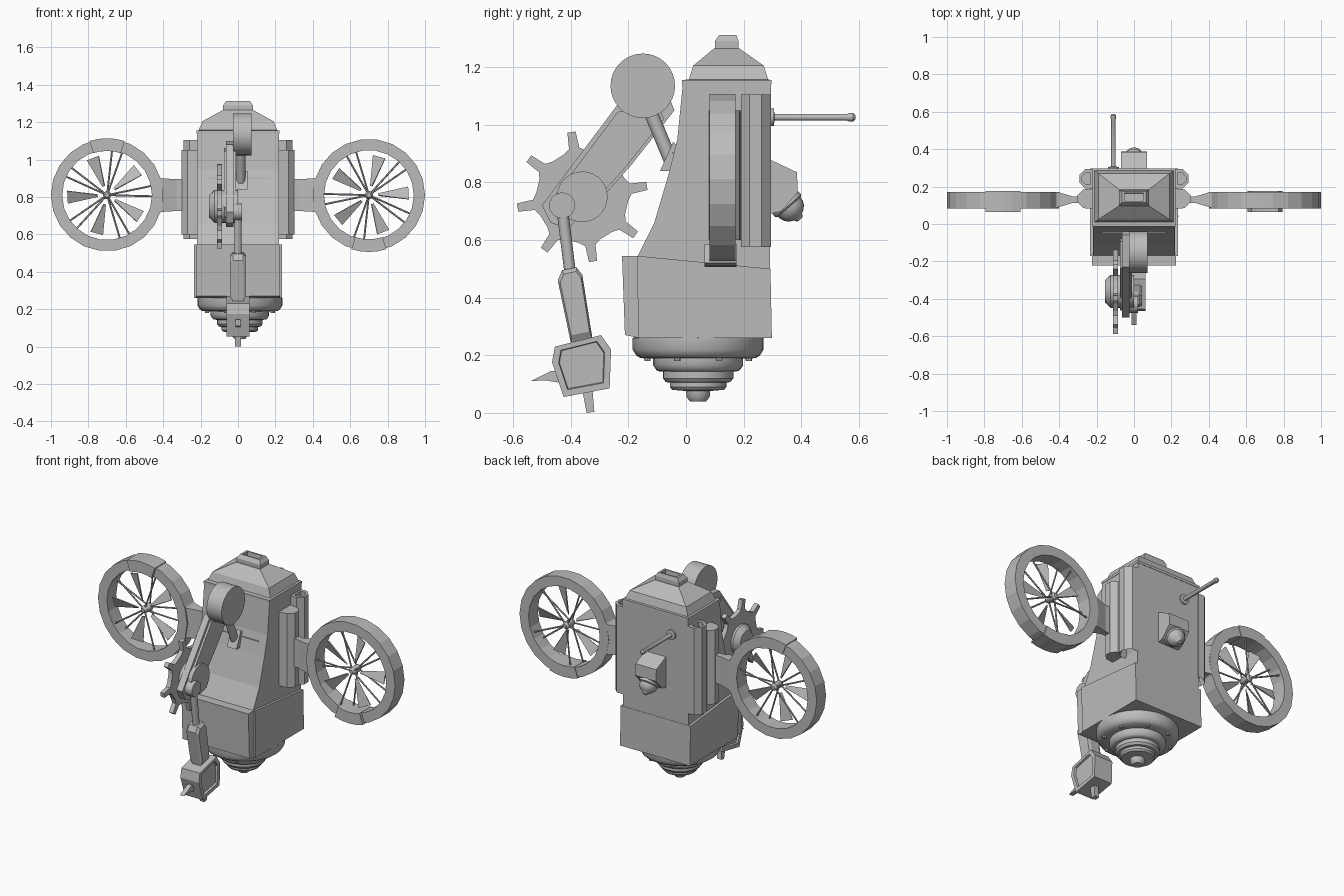
import bpy, bmesh
from math import sin, cos, pi, radians
from mathutils import Vector, Matrix

if "Cube" in bpy.data.objects:
    bpy.data.objects.remove(bpy.data.objects["Cube"], do_unlink=True)

grey = bpy.data.materials.new("plain grey")
grey.use_nodes = True
grey.diffuse_color = (0.5, 0.5, 0.5, 1)
grey.node_tree.nodes["Principled BSDF"].inputs["Base Color"].default_value = (0.5, 0.5, 0.5, 1)


def loft(name, loops, closed=False, smooth=False):
    """Skin a series of equal loops; cap both ends unless the series closes on itself."""
    bm = bmesh.new()
    rows = [[bm.verts.new(p) for p in loop] for loop in loops]
    n = len(rows[0])
    pairs = list(zip(rows, rows[1:])) + ([(rows[-1], rows[0])] if closed else [])
    for a, b in pairs:
        for i in range(n):
            j = (i + 1) % n
            bm.faces.new((a[i], a[j], b[j], b[i]))
    if not closed:
        bm.faces.new(rows[0])
        bm.faces.new(rows[-1][::-1])
    bmesh.ops.recalc_face_normals(bm, faces=bm.faces)
    mesh = bpy.data.meshes.new(name)
    bm.to_mesh(mesh)
    bm.free()
    mesh.materials.append(grey)
    obj = bpy.data.objects.new(name, mesh)
    bpy.context.collection.objects.link(obj)
    if smooth:
        bpy.ops.object.select_all(action="DESELECT")
        obj.select_set(True)
        bpy.context.view_layer.objects.active = obj
        bpy.ops.object.shade_smooth_by_angle(angle=radians(35))
    return obj


def prism(name, pts, axis, lo, hi):
    """Extrude a 2D outline along an axis."""
    place = {"x": lambda p, h: (h, p[0], p[1]),
             "y": lambda p, h: (p[0], h, p[1]),
             "z": lambda p, h: (p[0], p[1], h)}[axis]
    return loft(name, [[place(p, h) for p in pts] for h in (lo, hi)])


def box(name, x, y, z):
    return prism(name, [(x[0], y[0]), (x[1], y[0]), (x[1], y[1]), (x[0], y[1])], "z", *z)


def lathe(name, profile, origin, direction, n=24, closed=False, smooth=True):
    """Turn (radius, height) points about a direction."""
    turn = Vector((0, 0, 1)).rotation_difference(Vector(direction)).to_matrix()
    loops = [[Vector(origin) + turn @ Vector((r * cos(2 * pi * i / n), r * sin(2 * pi * i / n), h))
              for i in range(n)] for r, h in profile]
    return loft(name, loops, closed, smooth)


def rod(name, a, b, r, n=12):
    d = Vector(b) - Vector(a)
    return lathe(name, [(r, 0), (r, d.length)], a, d, n)


def rect(x, y0, y1, z):
    return [(-x, y0, z), (x, y0, z), (x, y1, z), (-x, y1, z)]


def shrink(pts, k):
    """Scale an outline about its middle."""
    c = [sum(v) / len(pts) for v in zip(*pts)]
    return [(c[0] + (p[0] - c[0]) * k, c[1] + (p[1] - c[1]) * k) for p in pts]


# Main body, skirt and front plate
prism("body", [(-0.01, 1.15), (-0.03, 0.95), (-0.06, 0.83), (-0.11, 0.66), (-0.17, 0.54),
               (-0.17, 0.27), (0.29, 0.27), (0.295, 1.15)], "x", -0.22, 0.22)
prism("skirt", [(-0.17, 0.545), (0.293, 0.5), (0.298, 0.26), (-0.165, 0.26)], "x", -0.235, 0.235)
prism("front_plate", [(-0.222, 0.545), (-0.165, 0.545), (-0.16, 0.26), (-0.212, 0.27)], "x", -0.225, 0.225)
box("front_seam", (-0.17, 0.17), (-0.047, -0.03), (0.9, 0.905))

# Stepped roof with a hollow cap
loft("roof", [rect(0.222, -0.014, 0.297, 1.14), rect(0.222, -0.014, 0.297, 1.155),
              rect(0.21, 0.01, 0.285, 1.157), rect(0.19, 0.025, 0.27, 1.205),
              rect(0.08, 0.097, 0.185, 1.265)])
loft("roof_cap", [rect(0.08, 0.1, 0.182, 1.26), rect(0.08, 0.1, 0.182, 1.29), rect(0.065, 0.115, 0.175, 1.312),
                  rect(0.052, 0.122, 0.166, 1.312), rect(0.05, 0.124, 0.164, 1.28)])

# Stepped nozzle underneath
lathe("base_nozzle", [(0.18, 0.28), (0.227, 0.26), (0.227, 0.22), (0.215, 0.2), (0.2, 0.19),
                      (0.156, 0.188), (0.156, 0.165), (0.146, 0.15), (0.14, 0.145), (0.122, 0.143),
                      (0.122, 0.12), (0.112, 0.107), (0.098, 0.105), (0.098, 0.09), (0.09, 0.08),
                      (0.042, 0.076), (0.04, 0.055), (0.028, 0.04)], (0.01, 0.042, 0), (0, 0, 1), 32)
for i in range(8):
    a = 2 * pi * (i + 0.5) / 8
    p = Vector((0.01 + 0.19 * cos(a), 0.042 + 0.19 * sin(a), 0.18))
    rod("base_bolt", p, p + Vector((0, 0, 0.03)), 0.011, 8)

# Side rails, brackets and rotors
for s, side in ((-1, "right"), (1, "left")):
    rail = [(s * x, y) for x, y in ((0.215, 0.19), (0.26, 0.19), (0.292, 0.22), (0.292, 0.262),
                                    (0.26, 0.295), (0.215, 0.295))]
    core = shrink(rail, 0.6)
    loft(side + "_rail", [[(x, y, z) for x, y in outline] for outline, z in
                          ((core, 0.62), (rail, 0.575), (rail, 1.105), (core, 1.105), (core, 1.06))])
    prism(side + "_pivot_post", [(s * x, y) for x, y in ((0.215, 0.08), (0.27, 0.085), (0.302, 0.115),
          (0.302, 0.155), (0.27, 0.185), (0.215, 0.19))], "z", 0.6, 1.05)
    loft(side + "_bracket", [[(s * x, 0.13 + w * i, 0.81 + h * j) for i, j in ((-1, -1), (1, -1), (1, 1), (-1, 1))]
                             for x, w, h in ((0.29, 0.018, 0.085), (0.33, 0.018, 0.085),
                                             (0.41, 0.042, 0.09), (0.455, 0.042, 0.12))])
    centre = Vector((s * 0.7, 0, 0.81))
    spin = 0 if s < 0 else pi

    def polar(r, a, y):
        return centre + Vector((r * cos(a + spin), y, r * sin(a + spin)))

    lathe(side + "_rotor_ring", [(0.3, 0.082), (0.3, 0.172), (0.24, 0.172), (0.24, 0.082)],
          centre, (0, 1, 0), 22, closed=True, smooth=False)
    arc = [radians(72 + 9 * i) for i in range(5)]
    edge = [(0.304, a) for a in arc] + [(0.236, a) for a in arc[::-1]]
    loft(side + "_ring_clamp", [[polar(r, a, y) for r, a in edge] for y in (0.064, 0.176)])
    lathe(side + "_rotor_hub", [(0.012, 0.085), (0.022, 0.1), (0.022, 0.155), (0.012, 0.165)], centre, (0, 1, 0), 12)
    for i in range(5):
        a = radians(111 + 72 * i)
        along, across = Vector((cos(a + spin), 0, sin(a + spin))), Vector((-sin(a + spin), 0, cos(a + spin)))
        loops = []
        for r, w, pitch in ((0.05, 0.008, 0.9), (0.212, 0.036, 0.35)):
            tilt = across * cos(pitch) + Vector((0, sin(pitch), 0))
            thick = along.cross(tilt) * 0.003
            mid = centre + along * r + Vector((0, 0.11, 0))
            loops.append([mid + tilt * w * u + thick * v for u, v in ((-1, -1), (1, -1), (1, 1), (-1, 1))])
        loft(side + "_rotor_blade", loops)
        rod(side + "_front_spoke", polar(0.015, a + 0.55, 0.1), polar(0.245, a + 0.55, 0.1), 0.005, 6)
        rod(side + "_back_spoke", polar(0.015, a + 0.78, 0.15), polar(0.245, a + 0.78, 0.15), 0.005, 6)

# Antenna and lamp on the back
lathe("antenna", [(0.03, 0.285), (0.03, 0.305), (0.012, 0.307), (0.012, 0.56), (0.015, 0.565),
                  (0.015, 0.58), (0.008, 0.588)], (-0.11, 0, 1.026), (0, 1, 0), 12)
prism("lamp_housing", [(0.29, 0.88), (0.385, 0.835), (0.388, 0.765), (0.33, 0.7), (0.29, 0.69)], "x", -0.07, 0.07)
lathe("lamp_dome", [(0.058, -0.02), (0.06, 0.015)] + [(0.052 * cos(t * 0.3), 0.02 + 0.05 * sin(t * 0.3)) for t in range(5)]
      + [(0.012, 0.078)], (0, 0.345, 0.73), (0.65, 0, 0) and (0, 0.65, -0.75), 20)

# Upper arm with shoulder drum, elbow and gear
arm = [(-0.23, 1.08), (-0.5, 0.72), (-0.47, 0.66), (-0.41, 0.64), (-0.27, 0.77), (-0.19, 0.86),
       (-0.04, 1.05), (-0.06, 1.1)]
prism("upper_arm", arm, "x", -0.065, -0.025)
prism("upper_arm_cover", shrink(arm, 0.84), "x", -0.075, -0.012)
rod("shoulder_drum", (-0.028, -0.15, 1.135), (0.073, -0.15, 1.135), 0.112, 32)
rod("elbow_drum", (-0.1, -0.36, 0.75), (0, -0.36, 0.75), 0.088, 28)
teeth = []
for i in range(8):
    for r, off in ((0.16, -14), (0.172, -6), (0.228, -3.6), (0.228, 3.6), (0.172, 6), (0.16, 14)):
        a = radians(9.5 + 45 * i + off)
        teeth.append((-0.36 + r * cos(a), 0.75 + r * sin(a)))
prism("gear", teeth, "x", -0.112, -0.085)
lathe("gear_hub", [(0.088, 0.1), (0.088, 0.125), (0.06, 0.155)], (0, -0.36, 0.75), (-1, 0, 0), 24)

# Piston between the arm and the body
rod("piston", (0.015, -0.13, 1.06), (0.015, -0.055, 0.88), 0.024)
prism("piston_mount", [(-0.09, 0.84), (-0.045, 0.94), (-0.02, 0.92), (-0.03, 0.84)], "x", -0.012, 0.052)

# Forearm and tool head
rod("wrist_pin", (-0.03, -0.43, 0.72), (0.022, -0.43, 0.72), 0.045, 20)
rod("forearm_rod", (0, -0.43, 0.71), (0, -0.4, 0.47), 0.02)
sleeve = [(-0.445, 0.46), (-0.43, 0.495), (-0.38, 0.505), (-0.36, 0.48), (-0.325, 0.26), (-0.4, 0.245)]
loft("forearm_sleeve", [[(x, y, z) for y, z in shrink(sleeve, k)] for x, k in
                        ((-0.042, 0.85), (-0.028, 1), (0.028, 1), (0.042, 0.85))])
head = [(-0.455, 0.23), (-0.295, 0.27), (-0.26, 0.22), (-0.265, 0.085), (-0.425, 0.055), (-0.465, 0.175)]
loft("tool_head", [[(x, y, z) for y, z in shrink(head, k)] for x, k in
                   ((-0.05, 0.75), (-0.062, 0.78), (-0.062, 1), (0.062, 1), (0.062, 0.78), (0.05, 0.75))])
prism("tool_claw", [(-0.54, 0.11), (-0.47, 0.145), (-0.44, 0.145), (-0.44, 0.105), (-0.49, 0.113)], "x", -0.014, 0.014)
prism("tool_tip", [(-0.36, 0.08), (-0.325, 0.085), (-0.318, 0.004), (-0.345, 0)], "x", -0.015, 0.015)
